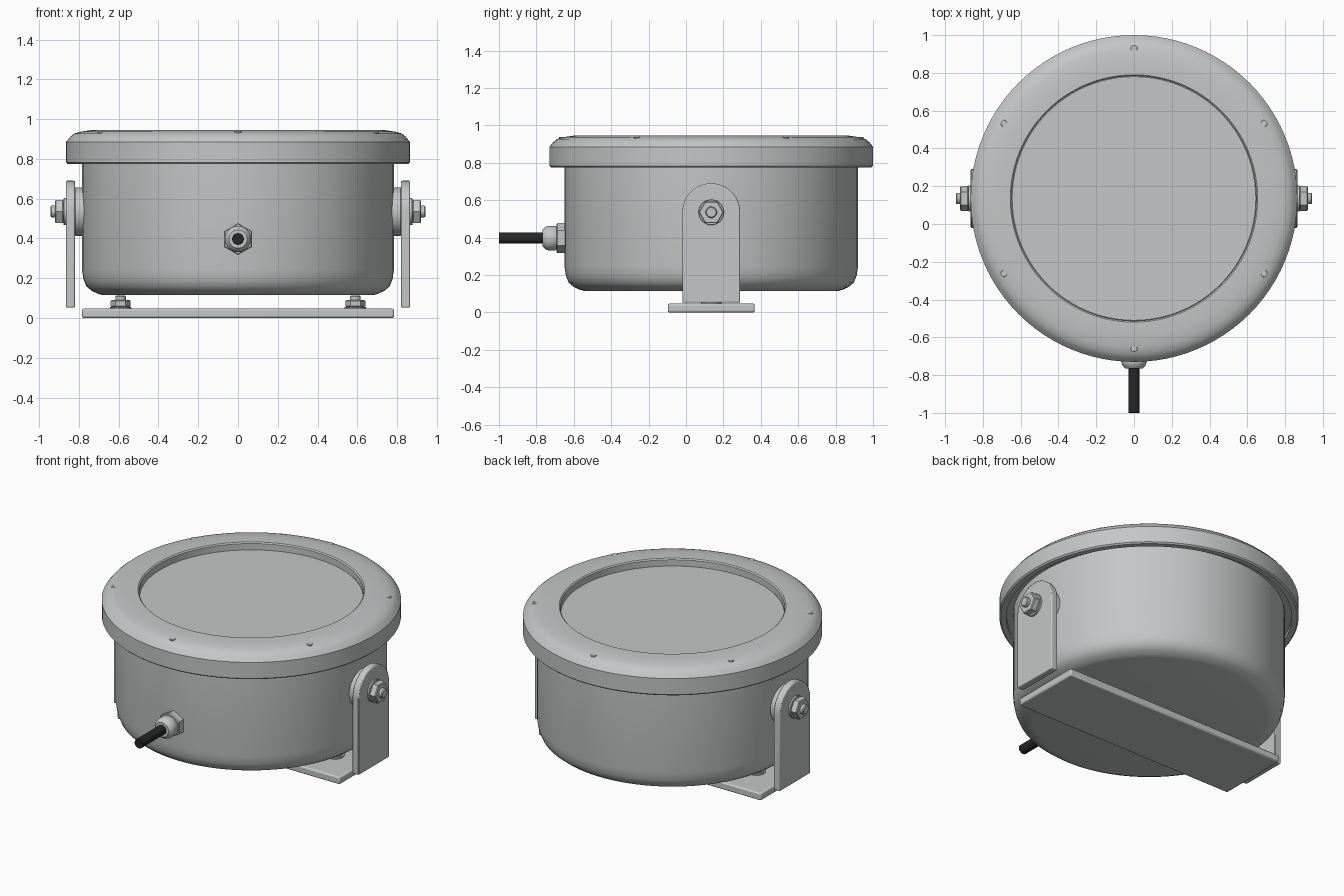
import bpy, bmesh, math
from mathutils import Matrix, Vector

cube = bpy.data.objects.get("Cube")
if cube:
    bpy.data.objects.remove(cube, do_unlink=True)

CY = 0.135        # lamp axis offset in y
PIVOT_Z = 0.535   # height of the bracket pivot


def material(name, rgb):
    m = bpy.data.materials.new(name)
    m.use_nodes = True
    m.diffuse_color = (*rgb, 1)
    m.node_tree.nodes["Principled BSDF"].inputs["Base Color"].default_value = (*rgb, 1)
    return m


GREY = material("grey metal", (0.55, 0.57, 0.57))
BLACK = material("black rubber", (0.02, 0.02, 0.02))


def finish(name, bm, mat, angle=35, bevel=0):
    bmesh.ops.recalc_face_normals(bm, faces=bm.faces)
    me = bpy.data.meshes.new(name)
    bm.to_mesh(me)
    bm.free()
    me.materials.append(mat)
    ob = bpy.data.objects.new(name, me)
    bpy.context.collection.objects.link(ob)
    bpy.ops.object.select_all(action="DESELECT")
    ob.select_set(True)
    bpy.context.view_layer.objects.active = ob
    if bevel:
        mod = ob.modifiers.new("edge", "BEVEL")
        mod.width = bevel
        mod.segments = 2
        mod.limit_method = "ANGLE"
    bpy.ops.object.shade_smooth_by_angle(angle=math.radians(angle))
    return ob


def lathe(name, profile, origin, axis=(0, 0, 1), sides=96, mat=GREY, turn=0, angle=35):
    """Revolve (radius, distance) points about an axis; radius 0 closes the ends."""
    bm = bmesh.new()
    rings = []
    for r, d in profile:
        if r == 0:
            rings.append([bm.verts.new((0, 0, d))] * sides)
        else:
            steps = [turn + math.tau * i / sides for i in range(sides)]
            rings.append([bm.verts.new((r * math.cos(a), r * math.sin(a), d)) for a in steps])
    for low, high in zip(rings, rings[1:]):
        for i in range(sides):
            j = (i + 1) % sides
            corners = list(dict.fromkeys((low[i], low[j], high[j], high[i])))
            bm.faces.new(corners)
    rot = Vector((0, 0, 1)).rotation_difference(Vector(axis)).to_matrix().to_4x4()
    bm.transform(Matrix.Translation(origin) @ rot)
    return finish(name, bm, mat, angle)


def rod(name, r, start, end, origin, axis=(0, 0, 1), sides=32, chamfer=0.005, mat=GREY, turn=0):
    c = chamfer
    profile = [(0, start), (r - c, start), (r, start + c), (r, end - c), (r - c, end), (0, end)]
    return lathe(name, profile, origin, axis, sides, mat, turn, angle=28)


# Housing bowl with a rounded lower edge
lathe("housing", [(0, 0.115), (0.68, 0.115), (0.705, 0.122), (0.735, 0.136), (0.762, 0.158),
                  (0.777, 0.195), (0.785, 0.245), (0.785, 0.81), (0, 0.81)], (0, CY, 0))

# Lid ring with a crowned top, and a shallow groove beneath
lathe("lid_ring", [(0.785, 0.80), (0.825, 0.80), (0.825, 0.775), (0.857, 0.775), (0.865, 0.783),
                   (0.865, 0.885), (0.845, 0.91), (0.825, 0.927), (0.79, 0.937), (0.735, 0.945),
                   (0.655, 0.945), (0.648, 0.938), (0.648, 0.89), (0.785, 0.80)], (0, CY, 0))

# Recessed front window
rod("window", 0.65, 0.88, 0.899, (0, CY, 0), sides=96)

# Six small lid screws
for k in range(6):
    a = math.radians(30 + 60 * k)
    rod(f"lid_screw_{k + 1}", 0.018, 0.915, 0.938,
        (0.795 * math.cos(a), CY + 0.795 * math.sin(a), 0), sides=20, chamfer=0.002)


# Side bracket arms with rounded tops, pivot bosses and bolts
def arm(name, side):
    half, bottom = 0.155, 0.052
    outline = [(half, bottom)]
    outline += [(half * math.cos(math.pi * i / 24), PIVOT_Z + half * math.sin(math.pi * i / 24))
                for i in range(25)]
    outline.append((-half, bottom))
    bm = bmesh.new()
    face = bm.faces.new([bm.verts.new((side * 0.82, CY + y, z)) for y, z in outline])
    grown = bmesh.ops.extrude_face_region(bm, geom=[face])["geom"]
    bmesh.ops.translate(bm, vec=(side * 0.045, 0, 0),
                        verts=[v for v in grown if isinstance(v, bmesh.types.BMVert)])
    finish(name, bm, GREY, bevel=0.006)


for label, s in (("left", 1), ("right", -1)):
    arm(f"{label}_bracket_arm", s)
    pivot, out = (0, CY, PIVOT_Z), (s, 0, 0)
    rod(f"{label}_pivot_boss", 0.122, 0.74, 0.822, pivot, out, sides=48)
    rod(f"{label}_pivot_washer", 0.068, 0.863, 0.877, pivot, out, chamfer=0.002)
    rod(f"{label}_pivot_nut", 0.067, 0.877, 0.92, pivot, out, sides=6, turn=math.pi / 2)
    rod(f"{label}_pivot_bolt", 0.03, 0.9, 0.942, pivot, out)

    # Base fixing studs
    stud = (s * 0.59, CY, 0)
    rod(f"{label}_base_washer", 0.054, 0.04, 0.055, stud, chamfer=0.002)
    rod(f"{label}_base_nut", 0.05, 0.055, 0.09, stud, sides=6)
    rod(f"{label}_base_stud", 0.027, 0.08, 0.112, stud)

# Base plate
bm = bmesh.new()
bmesh.ops.create_cube(bm, size=1, matrix=Matrix.Translation((0, CY, 0.0235))
                      @ Matrix.Diagonal((1.57, 0.465, 0.047, 1)))
finish("base_plate", bm, GREY, bevel=0.009)

# Cable gland and cable leaving the front
port, front = (0, 0, 0.397), (0, -1, 0)
rod("gland_nut", 0.08, 0.62, 0.692, port, front, sides=6, turn=math.pi / 2)
lathe("gland_cap", [(0, 0.68), (0.052, 0.68), (0.066, 0.70), (0.066, 0.735), (0.06, 0.752),
                    (0.046, 0.766), (0, 0.766)], port, front, sides=32)
rod("cable", 0.03, 0.75, 1.0, port, front, sides=16, chamfer=0.001, mat=BLACK)
